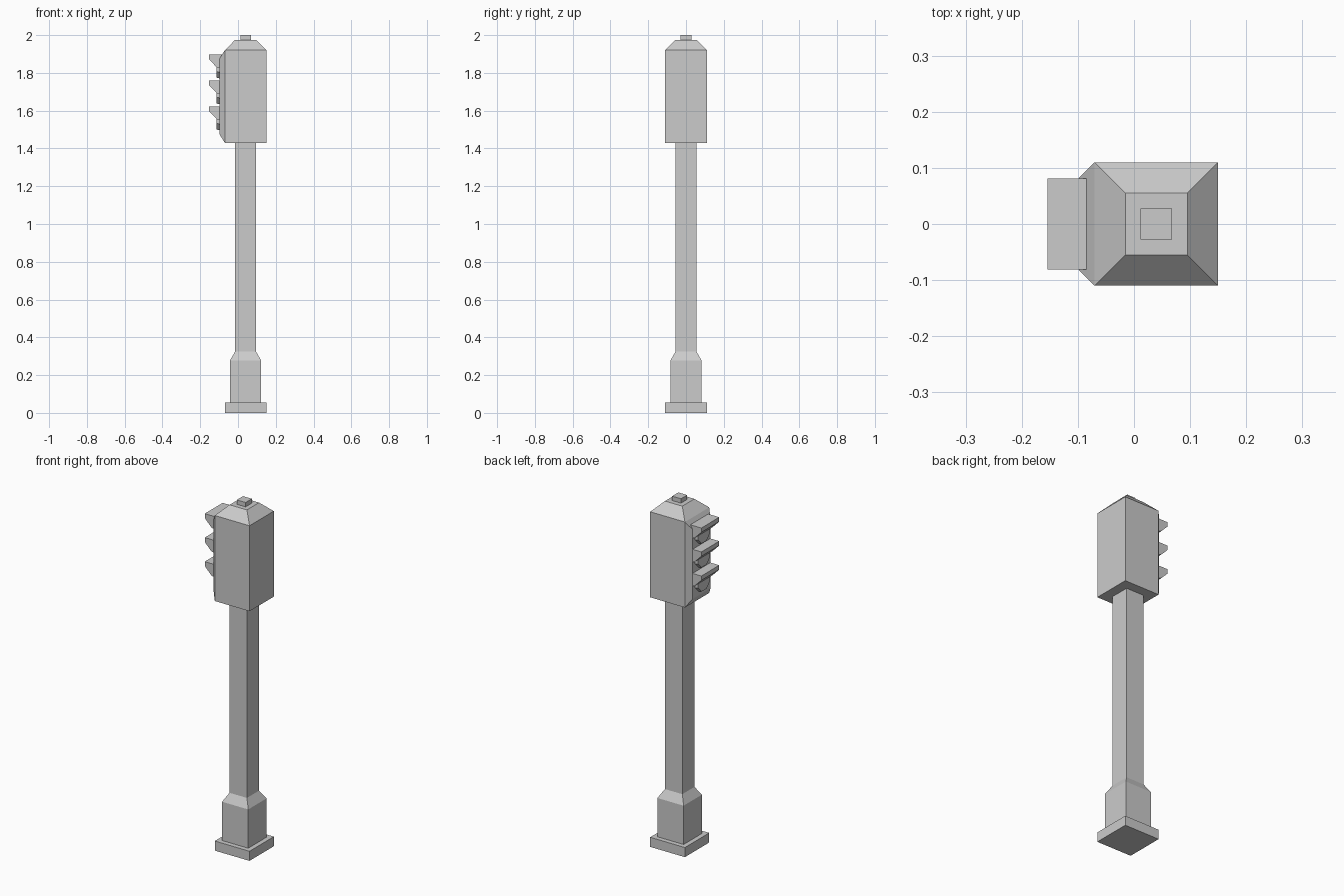
import bpy, bmesh
from math import radians
from mathutils import Matrix

if "Cube" in bpy.data.objects:
    bpy.data.objects.remove(bpy.data.objects["Cube"])

CX = 0.04  # centre axis of the post


def finish(name, bm):
    bmesh.ops.recalc_face_normals(bm, faces=bm.faces)
    me = bpy.data.meshes.new(name)
    bm.to_mesh(me)
    bm.free()
    ob = bpy.data.objects.new(name, me)
    bpy.context.collection.objects.link(ob)
    return ob


def loft(name, rings):
    """Closed skin through rings of equal point count."""
    bm = bmesh.new()
    vr = [[bm.verts.new(p) for p in r] for r in rings]
    n = len(vr[0])
    for a, b in zip(vr, vr[1:]):
        for i in range(n):
            j = (i + 1) % n
            bm.faces.new((a[i], a[j], b[j], b[i]))
    bm.faces.new(vr[0])
    bm.faces.new(vr[-1])
    return finish(name, bm)


def square_tower(name, levels):
    """Square sections given as (half width, height)."""
    return loft(name, [[(CX + sx * h, sy * h, z) for sx, sy in
                        ((-1, -1), (1, -1), (1, 1), (-1, 1))] for h, z in levels])


# Foot, pedestal with tapered collar, pole, head and top cap
square_tower("foot_plate", [(0.11, 0), (0.11, 0.055)])
square_tower("pedestal", [(0.083, 0.055), (0.083, 0.277), (0.055, 0.325)])
square_tower("pole", [(0.055, 0.325), (0.055, 1.43)])
square_tower("signal_head", [(0.11, 1.43), (0.11, 1.92), (0.055, 1.975)])
square_tower("top_cap", [(0.028, 1.975), (0.028, 2.0)])

# Bevelled front panel
loft("front_panel", [[(x, -w, lo), (x, w, lo), (x, w, hi), (x, -w, hi)]
                     for x, w, lo, hi in ((-0.07, 0.11, 1.43, 1.92),
                                          (-0.098, 0.082, 1.475, 1.875))])

# Three lenses, each with a wedge visor
for label, top in (("upper", 1.897), ("middle", 1.76), ("lower", 1.622)):
    profile = [(-0.075, 0), (-0.154, 0), (-0.154, -0.025),
               (-0.112, -0.068), (-0.085, -0.075)]
    loft(label + "_visor", [[(x, y, top + dz) for x, dz in profile]
                            for y in (-0.081, 0.081)])
    bm = bmesh.new()
    bmesh.ops.create_cone(bm, cap_ends=True, segments=8, radius1=0.066,
                          radius2=0.058, depth=0.03,
                          matrix=Matrix.Translation((-0.1, 0, top - 0.068))
                          @ Matrix.Rotation(radians(-90), 4, 'Y')
                          @ Matrix.Rotation(radians(22.5), 4, 'Z'))
    finish(label + "_lens", bm)
